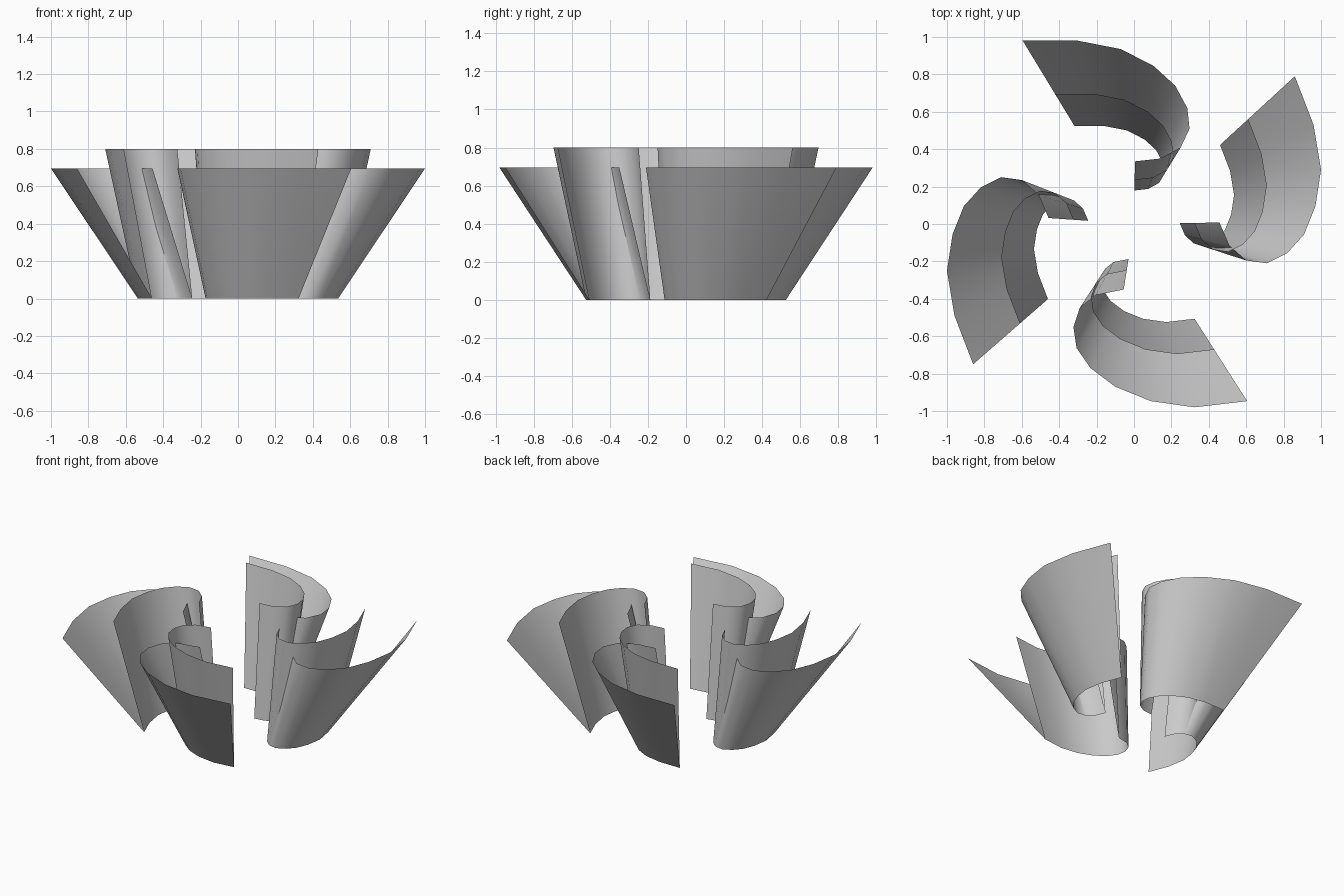
import bpy
import math

cube = bpy.data.objects.get("Cube")
if cube:
    bpy.data.objects.remove(cube, do_unlink=True)

# One plain material for every sheet
grey = bpy.data.materials.new("light grey")
grey.use_nodes = True
colour = (0.6, 0.6, 0.6, 1)
grey.diffuse_color = colour
grey.node_tree.nodes["Principled BSDF"].inputs["Base Color"].default_value = colour

# Rim outlines of the petals, from the wide outer corner to the hooked tip
back_rim = [(-.595, .98), (-.3, .98), (-.07, .935), (.105, .845), (.22, .74),
            (.285, .62), (.297, .51), (.25, .41), (.14, .35), (.005, .335)]
right_rim = [(.86, .79), (.96, .53), (1, .29), (.97, .095), (.91, -.055),
             (.82, -.155), (.71, -.21), (.6, -.195), (.51, -.115), (.457, .008)]
front_rim = [(.605, -.947), (.324, -.98), (.09, -.947), (-.1, -.87), (-.233, -.77),
             (-.307, -.663), (-.324, -.55), (-.29, -.449), (-.205, -.38), (-.055, -.35)]
left_rim = [(-x, .04 - y) for x, y in right_rim]

FOOT_SCALE = 0.535


def flared_sheet(name, rim, top_scale, height):
    """Ruled sheet rising from the foot curve to a larger copy of it."""
    rings = [(FOOT_SCALE, 0), (top_scale, height)]
    verts = [(x * s, y * s, z) for s, z in rings for x, y in rim]
    n = len(rim)
    faces = [(i, i + 1, n + i + 1, n + i) for i in range(n - 1)]
    mesh = bpy.data.meshes.new(name)
    mesh.from_pydata(verts, [], faces)
    mesh.materials.append(grey)
    obj = bpy.data.objects.new(name, mesh)
    bpy.context.collection.objects.link(obj)
    bpy.ops.object.select_all(action='DESELECT')
    obj.select_set(True)
    bpy.context.view_layer.objects.active = obj
    bpy.ops.object.shade_smooth_by_angle(angle=math.radians(60))
    return obj


# Each petal is a low wide outer sheet and a taller, steeper inner sheet
petals = {"back": back_rim, "right": left_rim, "front": front_rim, "left": right_rim}
for side, rim in petals.items():
    flared_sheet(side + "_outer_petal", rim, 1, 0.695)
    flared_sheet(side + "_inner_petal", rim, 0.71, 0.8)
